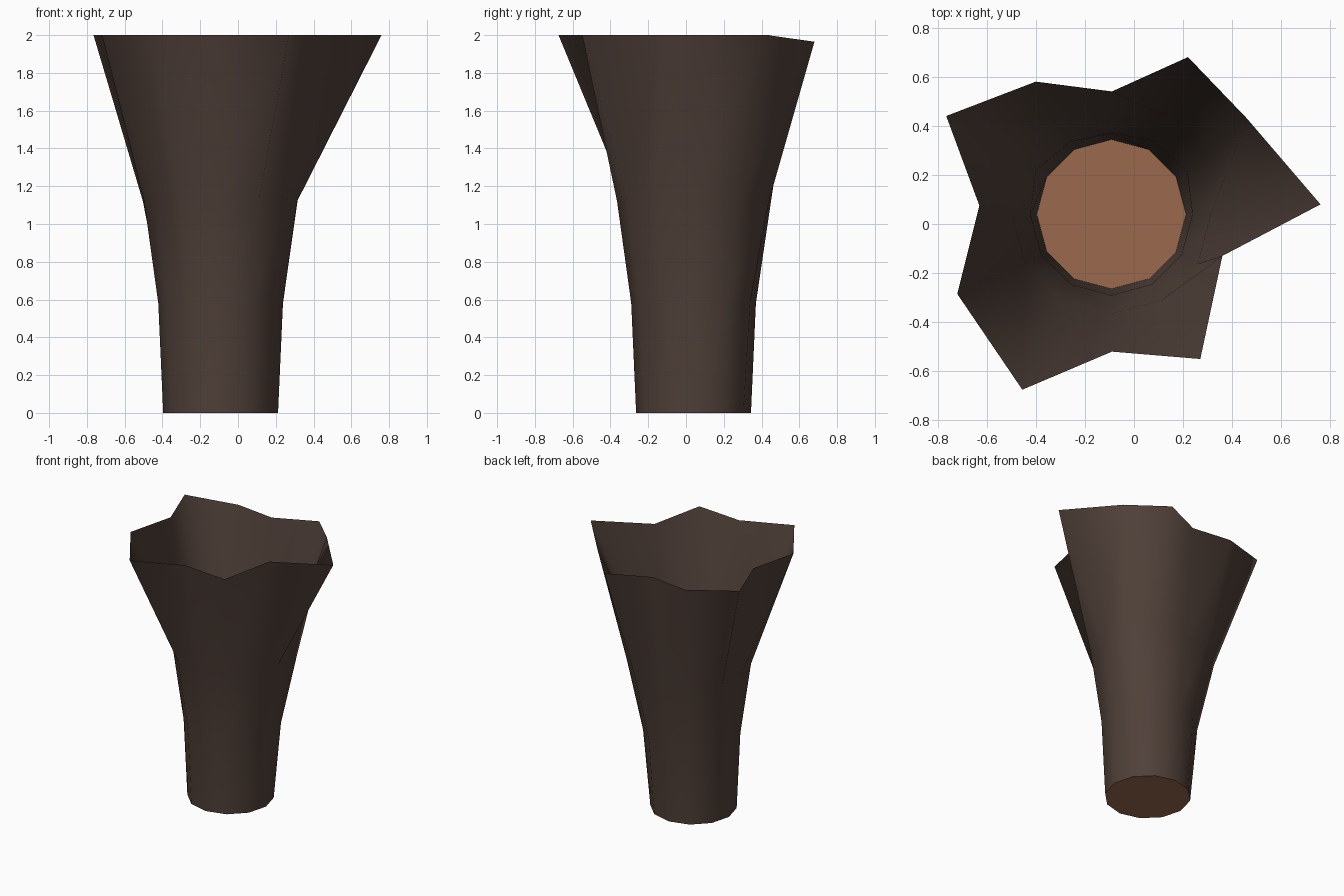
import bpy, bmesh, math

if "Cube" in bpy.data.objects:
    bpy.data.objects.remove(bpy.data.objects["Cube"])

N = 12
CX, CY = -0.092, 0.04


def material(name, rgb):
    m = bpy.data.materials.new(name)
    m.diffuse_color = (*rgb, 1)
    m.use_nodes = True
    m.node_tree.nodes["Principled BSDF"].inputs["Base Color"].default_value = m.diffuse_color
    return m


def ring(radius, z, bulges={}):
    """Round ring; bulges maps a corner number to its own radius."""
    pts = []
    for i in range(N):
        r, a = bulges.get(i, radius), math.tau * i / N
        pts.append((CX + r * math.cos(a), CY + r * math.sin(a), z))
    return pts


def make_object(name, bm, mat):
    me = bpy.data.meshes.new(name)
    bm.to_mesh(me)
    bm.free()
    me.materials.append(mat)
    ob = bpy.data.objects.new(name, me)
    bpy.context.collection.objects.link(ob)
    return ob


bark = material("dark bark", (0.080, 0.052, 0.041))
wood = material("cut wood", (0.33, 0.142, 0.075))

# ragged flared rim, anticlockwise from +x, slightly lower at the back
rim = [(0.76, 0.08), (0.46, 0.43), (0.22, 0.68), (-0.09, 0.54),
       (-0.40, 0.58), (-0.765, 0.44), (-0.63, 0.075), (-0.72, -0.285),
       (-0.455, -0.675), (-0.09, -0.52), (0.27, -0.55), (0.36, -0.13)]
rim = [(x, y, 1.965 if i in (2, 3, 4) else 2.0) for i, (x, y) in enumerate(rim)]

# open trunk shell: three rings with root bulges, then the rim
rings = (ring(0.304, 0),
         ring(0.33, 0.58, {1: 0.355, 2: 0.345, 4: 0.34, 5: 0.355}),
         ring(0.405, 1.12, {1: 0.47, 2: 0.46, 3: 0.41, 4: 0.43, 5: 0.475}),
         rim)
bm = bmesh.new()
loops = [[bm.verts.new(p) for p in r] for r in rings]
for a, b in zip(loops, loops[1:]):
    for i in range(N):
        j = (i + 1) % N
        bm.faces.new((a[i], a[j], b[j], b[i])).smooth = True
make_object("trunk_bark", bm, bark)

# flat sawn end at the bottom
bm = bmesh.new()
bm.faces.new([bm.verts.new(p) for p in reversed(ring(0.304, 0))])
make_object("sawn_end", bm, wood)
